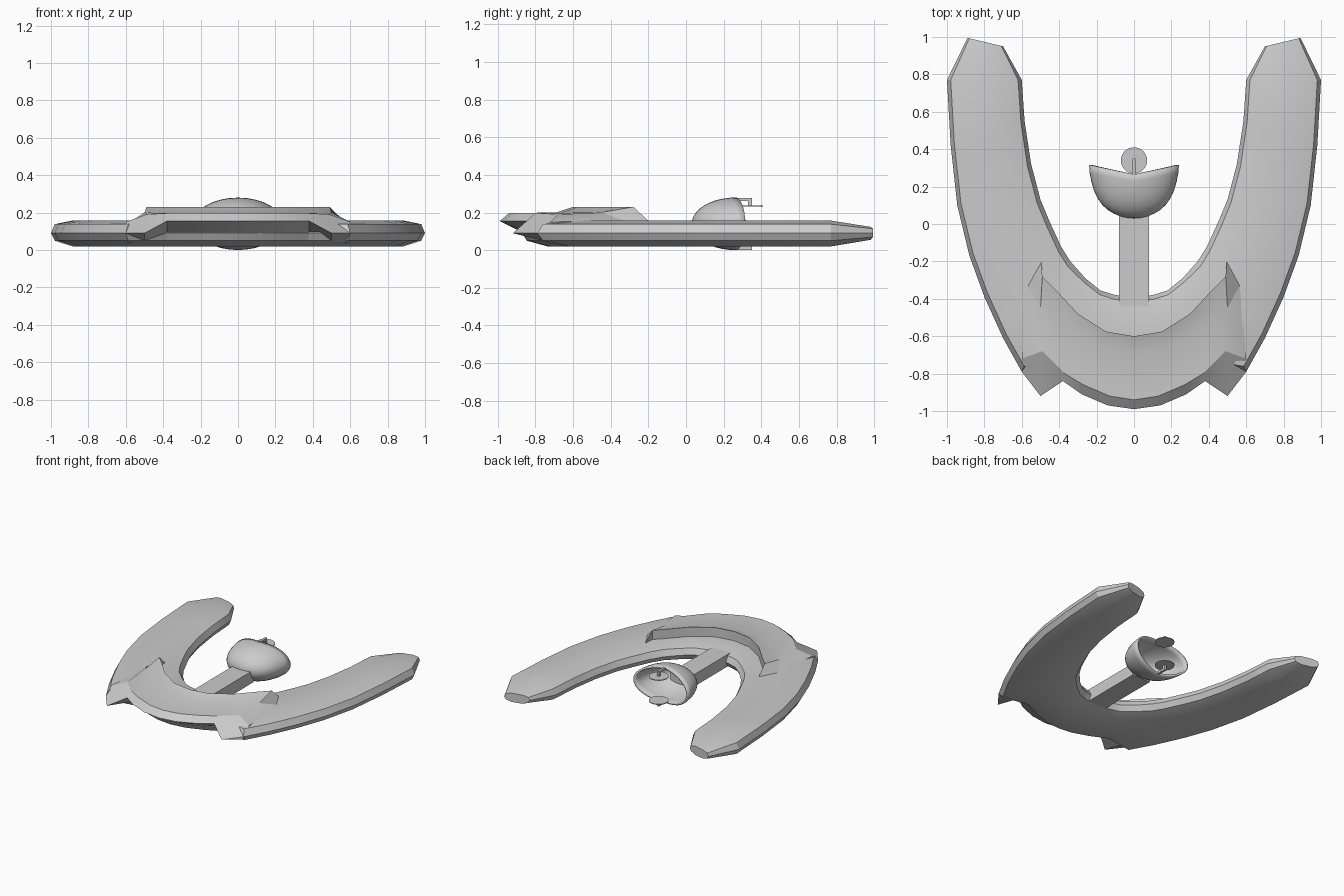
import bpy, bmesh, math
from mathutils import Vector

if "Cube" in bpy.data.objects:
    bpy.data.objects.remove(bpy.data.objects["Cube"])


def make(name, bm, angle=25):
    bmesh.ops.recalc_face_normals(bm, faces=bm.faces)
    me = bpy.data.meshes.new(name)
    bm.to_mesh(me)
    bm.free()
    for p in me.polygons:
        p.use_smooth = True
    me.set_sharp_from_angle(angle=math.radians(angle))
    ob = bpy.data.objects.new(name, me)
    bpy.context.collection.objects.link(ob)
    return ob


def loft_mirrored(name, half, angle=25):
    """Skin closed sections given from the centre outwards, mirrored in x."""
    left = [[(-x, y, z) for x, y, z in s] for s in half[:0:-1]]
    bm = bmesh.new()
    rings = [[bm.verts.new(p) for p in s] for s in left + half]
    n = len(half[0])
    for a, b in zip(rings, rings[1:]):
        for i in range(n):
            j = (i + 1) % n
            bm.faces.new((a[i], a[j], b[j], b[i]))
    bm.faces.new(rings[0])
    bm.faces.new(rings[-1])
    bmesh.ops.remove_doubles(bm, verts=bm.verts, dist=1e-4)
    return make(name, bm, angle)


def box(name, lo, hi):
    bm = bmesh.new()
    bmesh.ops.create_cube(bm, size=1)
    for v in bm.verts:
        v.co = Vector([(a + b) / 2 + c * (b - a) for a, b, c in zip(lo, hi, v.co)])
    return make(name, bm)


# Horseshoe hull: inner edge, outer edge, thickness factor
path = [((0, -.39), (0, -.87), 1), ((.10, -.38), (.12, -.855), 1),
        ((.18, -.355), (.25, -.81), 1), ((.26, -.29), (.38, -.75), 1),
        ((.34, -.20), (.60, -.79), 1), ((.39, -.12), (.70, -.61), 1),
        ((.45, .01), (.80, -.39), 1), ((.50, .13), (.88, -.17), 1),
        ((.55, .32), (.945, .10), 1), ((.585, .55), (.98, .42), 1),
        ((.60, .77), (1.0, .77), 1), ((.70, .95), (.89, .995), .5)]
section = [(0, .09), (.05, .135), (.27, .157), (.72, .157), (.95, .138), (1, .09),
           (.95, .05), (.72, .02), (.27, .02), (.05, .05)]
hull = []
for inner, outer, k in path:
    a, b = Vector(inner), Vector(outer)
    hull.append([(*a.lerp(b, u), .09 + (z - .09) * k) for u, z in section])
loft_mirrored("hull", hull)

# Raised front cowl with the notched wing points at its ends
# per row: step edge, step top, crease, outer top, rim, underside
step = [(0, -.60), (.15, -.575), (.30, -.48), (.42, -.35), (.49, -.28), (.495, -.20)]
crease = [(0, -.69), (.17, -.66), (.32, -.58), (.45, -.47), (.50, -.45), (.565, -.33)]
top = [(0, -.94), (.13, -.92), (.27, -.86), (.37, -.80), (.49, -.68), (.60, -.72)]
rim = [(0, -.99), (.14, -.97), (.28, -.91), (.38, -.84), (.50, -.92), (.60, -.79)]
under = [(0, -.86), (.12, -.85), (.25, -.80), (.38, -.74), (.50, -.66), (.59, -.72)]
z_peak = [.23] * 5 + [.156]
z_crease = [.20] * 5 + [.158]
z_top = [.197] * 4 + [.19, .15]
z_rim = [.155] * 4 + [.09, .09]
z_under = [.09] * 4 + [.03, .04]
cowl = [[(*step[i], .15), (*step[i], z_peak[i]), (*crease[i], z_crease[i]),
         (*top[i], z_top[i]), (*rim[i], z_rim[i]), (*under[i], z_under[i])]
        for i in range(6)]
loft_mirrored("front_cowl", cowl, 22)

# Strut carrying the dish
box("dish_strut", (-.08, -.44, .05), (.08, .08, .145))

# Hollow flattened bowl opening backwards, its rim swept back at the sides
bm = bmesh.new()
RINGS, SEG = 10, 32
rings = []
for r in range(1, RINGS + 1):
    t = math.pi / 2 * r / RINGS
    ring = []
    for s in range(SEG):
        p = 2 * math.pi * s / SEG
        y = .03 + .235 * (1 - math.cos(t)) + .05 * abs(math.cos(p)) * math.sin(t) ** 8
        ring.append(bm.verts.new((.24 * math.sin(t) * math.cos(p), y,
                                  .14 + .14 * math.sin(t) * math.sin(p))))
    rings.append(ring)
pole = bm.verts.new((0, .03, .14))
for s in range(SEG):
    e = (s + 1) % SEG
    bm.faces.new((pole, rings[0][s], rings[0][e]))
    for a, b in zip(rings, rings[1:]):
        bm.faces.new((a[s], a[e], b[e], b[s]))
bowl = make("dish_bowl", bm, 35)
# make sure the shell faces outward so the thickness goes inward
if bowl.data.polygons[0].normal.y > 0:
    bowl.data.flip_normals()
solid = bowl.modifiers.new("thickness", 'SOLIDIFY')
solid.thickness = .015
solid.offset = -1

# Brackets with small round plates, above and below
for name, sgn in (("upper", 1), ("lower", -1)):
    def zr(a, b):
        return sorted((.14 + sgn * a, .14 + sgn * b))
    z0, z1 = zr(.12, .138)
    box(name + "_bracket_arm", (-.009, .25, z0), (.009, .35, z1))
    z0, z1 = zr(.095, .125)
    box(name + "_bracket_post", (-.009, .33, z0), (.009, .35, z1))
    bm = bmesh.new()
    bmesh.ops.create_cone(bm, cap_ends=True, segments=32, radius1=.07, radius2=.07, depth=.006)
    bmesh.ops.translate(bm, verts=bm.verts, vec=(0, .34, .14 + sgn * .095))
    make(name + "_plate", bm)
